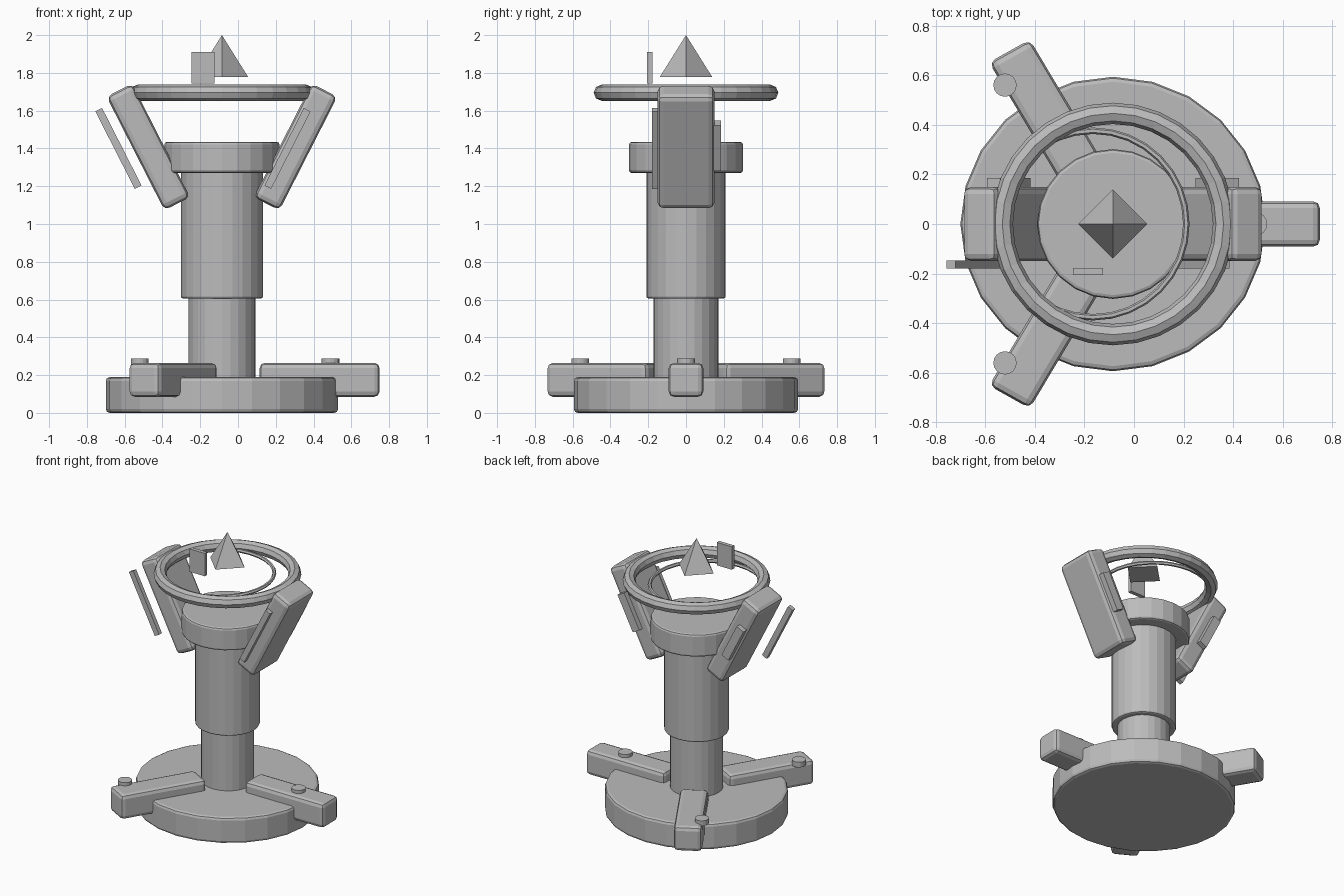
import bpy
from math import radians, cos, sin
from mathutils import Matrix, Vector

cube = bpy.data.objects.get("Cube")
if cube:
    bpy.data.objects.remove(cube, do_unlink=True)

AXIS_X = -0.085   # centre line of the round parts
SQUASH = 0.965    # stand is slightly narrower front to back

grey = bpy.data.materials.new("plain grey")
grey.use_nodes = True
grey.diffuse_color = (0.5, 0.5, 0.5, 1)
grey.node_tree.nodes["Principled BSDF"].inputs["Base Color"].default_value = (0.5, 0.5, 0.5, 1)


def finish(name, bevel=0.0, segments=2):
    ob = bpy.context.object
    ob.name = name
    ob.data.materials.append(grey)
    if bevel:
        mod = ob.modifiers.new("rounded edges", "BEVEL")
        mod.width = bevel
        mod.segments = segments
        mod.limit_method = "ANGLE"
        mod.angle_limit = radians(40)
    return ob


def disc(name, radius, low, high, squash=1.0, bevel=0.0, x=AXIS_X, y=0.0, sides=24):
    bpy.ops.mesh.primitive_cylinder_add(vertices=sides, radius=radius, depth=high - low,
                                        location=(x, y, (low + high) / 2))
    ob = finish(name, bevel)
    # put a corner on the x axis, then narrow it
    ob.data.transform(Matrix.Diagonal((1, squash, 1, 1)))
    return ob


def box(name, size, place, bevel=0.0):
    # place is a full matrix, baked into the mesh
    bpy.ops.mesh.primitive_cube_add(size=1)
    ob = finish(name, bevel)
    ob.data.transform(place @ Matrix.Diagonal((*size, 1)))
    return ob


# stand and column
disc("base", 0.615, 0.0, 0.19, SQUASH, 0.02)
disc("lower_column", 0.178, 0.15, 0.64, SQUASH)
disc("upper_column", 0.2175, 0.605, 1.30, SQUASH, 0.012)
disc("column_cap", 0.305, 1.27, 1.435, 0.99, 0.015)

# three legs
for i, angle in enumerate((0, 120, 240)):
    place = (Matrix.Translation((AXIS_X, 0, 0.175)) @ Matrix.Diagonal((1, SQUASH, 1, 1))
             @ Matrix.Rotation(radians(angle), 4, "Z") @ Matrix.Translation((0.517, 0, 0)))
    box(f"leg_{i + 1}", (0.635, 0.19, 0.18), place, 0.028)

# leg knobs
for i, (x, y) in enumerate(((0.49, 0), (-0.52, 0.56), (-0.52, -0.56))):
    disc(f"leg_knob_{i + 1}", 0.047, 0.25, 0.288, x=x, y=y, sides=16)

# two leaning arms with a front strip and a back pad each
for side, word, strip_x in ((1, "left", 0.262), (-1, "right", -0.633)):
    lean = Matrix.Rotation(radians(27 * side), 4, "Y")
    arm_x = AXIS_X + 0.39 * side
    box(f"{word}_arm", (0.152, 0.3, 0.675), Matrix.Translation((arm_x, 0, 1.408)) @ lean, 0.03)
    box(f"{word}_front_strip", (0.04, 0.032, 0.46),
        Matrix.Translation((strip_x, -0.164, 1.40)) @ lean)
    box(f"{word}_back_pad", (0.06, 0.04, 0.27),
        Matrix.Translation((arm_x + 0.03 * side, 0.166, 1.415)) @ lean)

# large ring held by the arms, thin ring inside it
bpy.ops.mesh.primitive_torus_add(major_radius=0.446, minor_radius=0.043, major_segments=32,
                                 minor_segments=8, location=(AXIS_X, 0, 1.695))
finish("large_ring")
bpy.ops.mesh.primitive_torus_add(major_radius=0.376, minor_radius=0.013, major_segments=32,
                                 minor_segments=6, location=(-0.165, 0, 1.68))
finish("thin_ring")

# floating pointer and plate
bpy.ops.mesh.primitive_cone_add(vertices=4, radius1=0.139, radius2=0, depth=0.222,
                                location=(AXIS_X, 0, 1.889))
finish("pointer")
box("small_plate", (0.122, 0.028, 0.167), Matrix.Translation((-0.185, -0.192, 1.828)))
